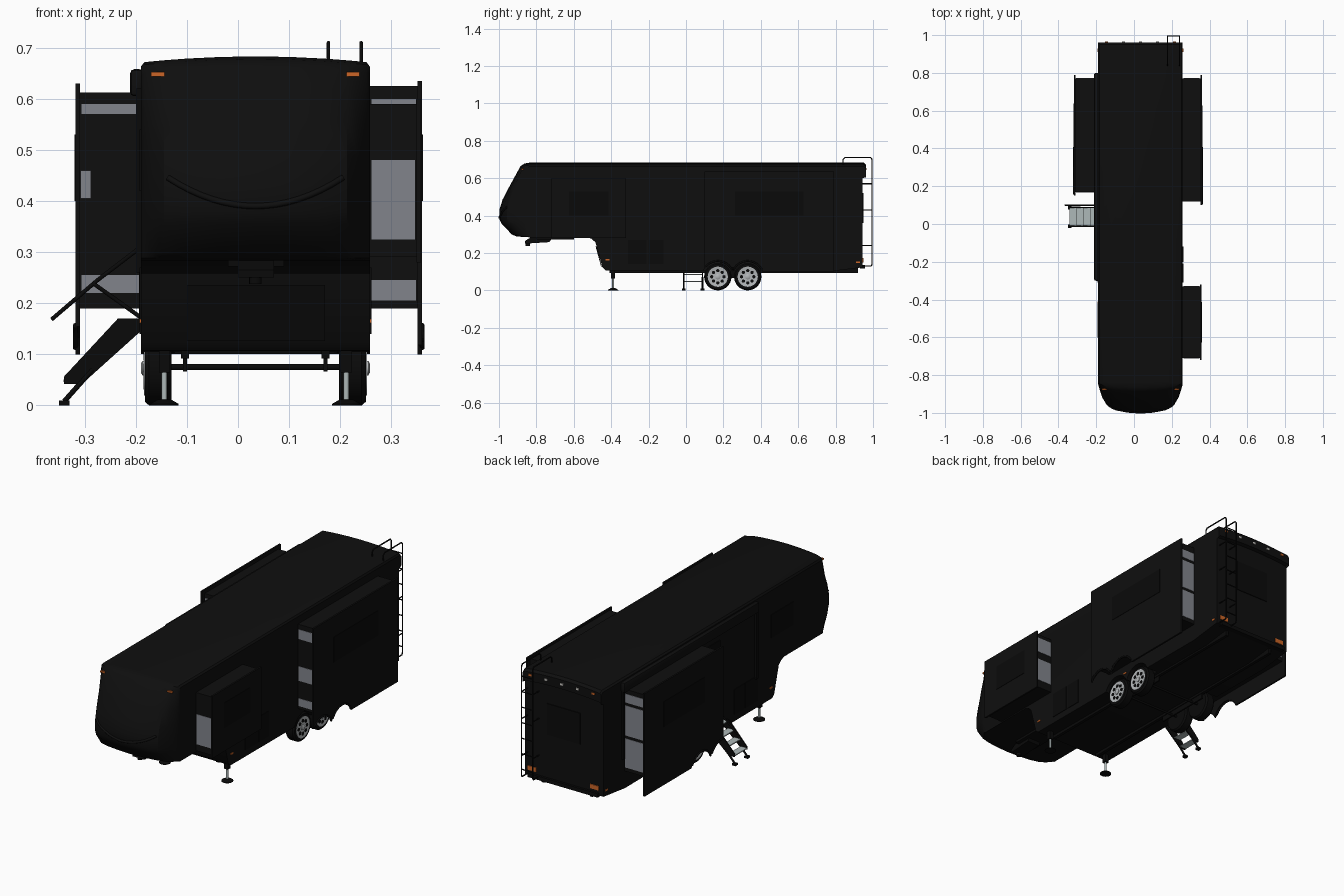
import bpy, bmesh, math
from mathutils import Vector

if "Cube" in bpy.data.objects:
    bpy.data.objects.remove(bpy.data.objects["Cube"])

CX, HW = 0.034, 0.224          # body centre and half width


def mat(name, r, g, b):
    m = bpy.data.materials.new(name)
    m.diffuse_color = (r, g, b, 1)
    m.use_nodes = True
    m.node_tree.nodes["Principled BSDF"].inputs["Base Color"].default_value = m.diffuse_color
    return m


BLACK = mat("body_black", 0.0045, 0.0045, 0.0045)
TRIM = mat("trim_black", 0.003, 0.003, 0.003)
PANEL = mat("panel_grey", 0.22, 0.23, 0.26)
TREAD = mat("tread_grey", 0.42, 0.48, 0.48)
SILVER = mat("rim_silver", 0.45, 0.47, 0.48)
ORANGE = mat("marker_orange", 0.6, 0.13, 0.02)
WHITE = mat("lamp_white", 0.6, 0.58, 0.55)


def finish(name, bm, m, smooth=None):
    bmesh.ops.recalc_face_normals(bm, faces=bm.faces)
    me = bpy.data.meshes.new(name)
    bm.to_mesh(me)
    bm.free()
    ob = bpy.data.objects.new(name, me)
    bpy.context.collection.objects.link(ob)
    me.materials.append(m)
    if smooth:
        activate(ob)
        bpy.ops.object.shade_smooth_by_angle(angle=math.radians(smooth))
    return ob


def activate(ob):
    bpy.ops.object.select_all(action='DESELECT')
    ob.select_set(True)
    bpy.context.view_layer.objects.active = ob


def box(name, x0, x1, y0, y1, z0, z1, m, bevel=0):
    bm = bmesh.new()
    bmesh.ops.create_cube(bm, size=1)
    for v in bm.verts:
        v.co = ((x0 + x1) / 2 + v.co.x * (x1 - x0), (y0 + y1) / 2 + v.co.y * (y1 - y0),
                (z0 + z1) / 2 + v.co.z * (z1 - z0))
    if bevel:
        bmesh.ops.bevel(bm, geom=bm.edges[:], offset=bevel, segments=2, affect='EDGES', profile=0.5)
    return finish(name, bm, m, 35 if bevel else None)


def prism(name, pts, a, b, m, axis='x'):
    """Extrude a (y,z) outline along x, or an (x,z) outline along y."""
    bm = bmesh.new()
    put = (lambda p, t: (t, p[0], p[1])) if axis == 'x' else (lambda p, t: (p[0], t, p[1]))
    f = bm.faces.new([bm.verts.new(put(p, a)) for p in pts])
    g = bmesh.ops.extrude_face_region(bm, geom=[f])['geom']
    d = Vector((b - a, 0, 0)) if axis == 'x' else Vector((0, b - a, 0))
    bmesh.ops.translate(bm, verts=[v for v in g if isinstance(v, bmesh.types.BMVert)], vec=d)
    return finish(name, bm, m)


def tube(name, pts, r, m):
    cu = bpy.data.curves.new(name, 'CURVE')
    cu.dimensions, cu.bevel_depth, cu.bevel_resolution, cu.use_fill_caps = '3D', r, 2, True
    s = cu.splines.new('POLY')
    s.points.add(len(pts) - 1)
    for p, q in zip(s.points, pts):
        p.co = (*q, 1)
    ob = bpy.data.objects.new(name, cu)
    bpy.context.collection.objects.link(ob)
    cu.materials.append(m)
    activate(ob)
    bpy.ops.object.convert(target='MESH')


def lathe(name, prof, c, axis, m, n=32):
    """Spin (radius, offset) points about x or z through c."""
    bm = bmesh.new()
    rings = []
    for r, t in prof:
        ring = []
        for i in range(n):
            a = 2 * math.pi * i / n
            u, w = r * math.cos(a), r * math.sin(a)
            ring.append(bm.verts.new((c[0] + t, c[1] + u, c[2] + w) if axis == 'x'
                                     else (c[0] + u, c[1] + w, c[2] + t)))
        rings.append(ring)
    for p, q in zip(rings, rings[1:]):
        for i in range(n):
            bm.faces.new((p[i], p[(i + 1) % n], q[(i + 1) % n], q[i]))
    bm.faces.new(rings[0])
    bm.faces.new(rings[-1])
    return finish(name, bm, m, 40)


def cut(ob, cutter):
    md = ob.modifiers.new("wheel_cut", 'BOOLEAN')
    md.operation, md.object, md.solver = 'DIFFERENCE', cutter, 'EXACT'
    activate(ob)
    bpy.ops.object.modifier_apply(modifier=md.name)


# Main body: side profile lofted across the width, nose rounded in plan, roof crowned
NOSE = [(-0.837, .683), (-0.865, .678), (-0.885, .664), (-0.944, .556), (-0.98, .487), (-0.998, .43),
        (-0.997, .38), (-0.985, .355), (-0.93, .298), (-0.905, .288)]
REST = [(-0.84, .284), (-0.53, .284), (-0.505, .276), (-0.484, .257), (-0.447, .123), (-0.43, .107),
        (0.767, .101), (0.944, .123), (0.944, .62), (0.962, .625), (0.962, .672), (0.95, .683)]
PLAN = [(0, 1), (.3, .965), (.6, .88), (.8, .74), (.9, .5), (.97, .2), (1, .05)]


def shape(y, z, u, f):
    if y < -0.84:
        y = -0.84 + (y + 0.84) * f
    if z > 0.6:
        z -= 0.012 * u * u + (0.008 if abs(u) > 0.99 else 0)
    return (CX + u * HW, y, z)


def nose_y(x, z):
    u = abs(x - CX) / HW
    f = next(f0 + (f1 - f0) * (u - a) / (b - a)
             for (a, f0), (b, f1) in zip(PLAN, PLAN[1:]) if a <= u <= b)
    y = next(y0 + (y1 - y0) * (z - z0) / (z1 - z0)
             for (y0, z0), (y1, z1) in zip(NOSE, NOSE[1:]) if z1 <= z <= z0)
    return -0.84 + (y + 0.84) * f


bm = bmesh.new()
stations = [(-u, f) for u, f in PLAN[:0:-1]] + PLAN
rows = [[bm.verts.new(shape(y, z, u, f)) for y, z in NOSE + REST] for u, f in stations]
for p, q in zip(rows, rows[1:]):
    for i in range(len(p)):
        j = (i + 1) % len(p)
        bm.faces.new((p[i], p[j], q[j], q[i]))
bm.faces.new(rows[0])
bm.faces.new(rows[-1])
body = finish("body_shell", bm, BLACK)

# Wheel arch cutters: outline of two overlapping wheel circles
WY, WR, AR = (0.17, 0.33), 0.073, 0.084
edge = math.acos(0.08 / AR)
arch = []
for c, a0, a1 in ((WY[0], math.pi, edge), (WY[1], math.pi - edge, 0)):
    for i in range(13):
        a = a0 + (a1 - a0) * i / 12
        arch.append((c + AR * math.cos(a), WR + AR * math.sin(a)))
outline = [(WY[0] - AR, -0.02)] + arch + [(WY[1] + AR, -0.02)]
cutters = {-1: prism("left_arch_cutter", outline, -0.5, -0.125, TRIM),
           1: prism("right_arch_cutter", outline, 0.195, 0.5, TRIM)}
for c in cutters.values():
    c.hide_render = True
    cut(body, c)
activate(body)
bpy.ops.object.shade_smooth_by_angle(angle=math.radians(32))

# Slide-out rooms: box, outer flange and grey end panels
SLIDES = [("right_rear", 1, 0.12, 0.77, .19, .625, 0.10, 0.79, .10, .635, 0.36, [(.205, .245), (.335, .41), (.55, .6)]),
          ("left_rear", -1, 0.17, 0.77, .19, .612, 0.15, 0.79, .10, .63, -0.318, [(.22, .255), (.57, .59)]),
          ("right_front", 1, -0.71, -0.33, .29, .59, -0.72, -0.32, .28, .60, 0.358, [(.325, .48)])]
for n, s, y0, y1, z0, z1, fy0, fy1, fz0, fz1, xo, bands in SLIDES:
    wall = CX + s * (HW - 0.02)
    lo, hi = sorted((wall, xo - s * 0.004))
    box(n + "_slide_box", lo, hi, y0, y1, z0, z1, BLACK)
    lo, hi = sorted((xo - s * 0.009, xo))
    flange = box(n + "_slide_flange", lo, hi, fy0, fy1, fz0, fz1, BLACK)
    if fz0 < 0.2:
        cut(flange, cutters[s])
        tube(n + "_arch_trim", [(xo, y, z) for y, z in arch if y > fy0 and z > 0.1], 0.005, TRIM)
    lo, hi = sorted((CX + s * (HW + 0.003), xo - s * 0.012))
    for a, b in bands:
        box(n + "_front_panel", lo, hi, y0 - 0.002, y0 + 0.002, a, b, PANEL)
    rear = [(.33, .45), (.49, .57)] if n == "right_front" else [(.21, .36), (.375, .53), (.545, .59)]
    for a, b in rear:
        box(n + "_rear_panel", lo, hi, y1 - 0.002, y1 + 0.002, a, b, PANEL)
    lo, hi = sorted((xo - s * 0.001, xo + s * 0.002))
    m, w = (y0 + y1) / 2, (y1 - y0) * 0.28
    box(n + "_slide_window", lo, hi, m - w, m + w, .40, .53, TRIM)
box("left_rear_small_panel", -0.308, -0.288, 0.167, 0.172, .405, .46, PANEL)

# Wheels with rims, spoke holes and hubs
for s in (-1, 1):
    x = CX + s * 0.19
    for c in WY:
        at = (x, c, WR)
        lathe("tyre", [(.05, -.026), (.066, -.026), (.073, -.018), (.073, .018), (.066, .026), (.05, .026)],
              at, 'x', TRIM)
        lathe("rim", [(.053, s * .02), (.054, s * .028), (.049, s * .028), (.044, s * .026), (.02, s * .027)],
              at, 'x', SILVER)
        lathe("hub", [(.014, s * .02), (.014, s * .031), (.009, s * .034)], at, 'x', SILVER, 16)
        for i in range(8):
            a = math.pi * i / 4
            lathe("rim_hole", [(.009, s * .022), (.009, s * .0285)],
                  (x, c + .033 * math.cos(a), WR + .033 * math.sin(a)), 'x', TRIM, 10)

# Axles, hangers and chassis rails
for y in WY:
    tube("axle", [(CX - 0.17, y, .075), (CX + 0.17, y, .075)], 0.006, TRIM)
for x in (-0.104, 0.171):
    box("chassis_rail", x - .008, x + .008, -0.41, 0.92, .092, .125, TRIM)
    box("spring_hanger", x - .004, x + .004, 0.1, 0.4, .066, .1, TRIM)

# Landing legs
for x in (-0.144, 0.212):
    lathe("leg_foot", [(.028, 0), (.028, .003), (.012, .012)], (x, -0.39, 0), 'z', TRIM, 20)
    lathe("leg_piston", [(.0055, .008), (.0055, .07)], (x, -0.39, 0), 'z', TREAD, 12)
    box("leg_sleeve", x - .011, x + .011, -0.401, -0.379, .064, .125, TRIM)

# Hitch pin under the nose
box("hitch_plate", -0.02, 0.09, -0.80, -0.6, .272, .287, TRIM)
prism("hitch_arm", [(-0.86, .25), (-0.73, .258), (-0.71, .29), (-0.82, .29), (-0.86, .265)], 0.0, 0.07, TRIM)
lathe("hitch_pin", [(.012, 0), (.012, .02)], (CX, -0.845, .238), 'z', TRIM, 16)

# Nose ridge and front storage door
tube("nose_ridge", [(CX + x, nose_y(CX + x, .39 + 1.9 * x * x) - .001, .39 + 1.9 * x * x)
                    for x in [i * 0.0213 for i in range(-8, 9)]], 0.006, BLACK)
prism("front_storage_door", [(-0.4505, .127), (-0.4535, .126), (-0.4835, .236), (-0.4765, .236)], -0.1, 0.17, TRIM)

# Entry door, side hatches and windows as thin plates
xl, xr = CX - HW, CX + HW
box("entry_door", xl - .004, xl + .002, -0.005, 0.1, .17, .57, TRIM)
box("entry_handle", xl - .01, xl, 0.085, 0.09, .33, .38, TRIM, .002)
box("left_bedroom_window", xl - .003, xl + .002, -0.6, -0.42, .42, .54, TRIM)
for n, a, b, c, d in (("front_hatch", -.31, -.21, .14, .27), ("storage_hatch", -.2, -.12, .14, .27)):
    box("right_" + n, xr - .002, xr + .003, a, b, c, d, TRIM)
    box("left_" + n, xl - .003, xl + .002, a, b, c, d, TRIM)
box("rear_window", -0.06, 0.13, 0.942, 0.948, .36, .52, TRIM)
box("rear_bumper", CX - .2, CX + .2, 0.93, 0.956, .117, .137, TRIM)

# Awning on the door side
box("awning_roll", -0.211, -0.185, -0.3, 0.8, .605, .658, BLACK, .008)
for y in (-0.295, 0.79):
    box("awning_arm", -0.2, -0.185, y - .008, y + .008, .26, .62, TRIM)

# Entry steps with handrail
for y in (-0.012, 0.088):
    prism("step_stringer", [(-.185, .17), (-.235, .17), (-.34, .057), (-.34, .042), (-.305, .042), (-.185, .15)],
          y - .003, y + .003, TRIM, 'y')
    tube("step_leg", [(-.285, y, .07), (-.34, y, .008)], .005, TRIM)
    box("step_foot", -.35, -.33, y - .01, y + .01, 0, .01, TRIM)
for i in range(4):
    x, z = -.215 - i * .036, .162 - i * .037
    box("step_tread", x - .018, x + .018, -.009, .085, z - .005, z, TREAD)
tube("step_handrail", [(-.365, .1, .168), (-.275, .1, .245), (-.19, .1, .31)], .004, TRIM)
tube("handrail_brace", [(-.285, .1, .24), (-.19, .1, .172)], .004, TRIM)

# Rear ladder
for x in (0.177, 0.241):
    tube("ladder_rail", [(x, .944, .13), (x, .99, .13), (x, .995, .14), (x, .995, .70), (x, .987, .71),
                         (x, .85, .71), (x, .84, .70), (x, .84, .67)], .0035, TRIM)
    for z in (.24, .43, .57):
        tube("ladder_standoff", [(x, .94, z), (x, .995, z)], .003, TRIM)
for i in range(7):
    z = .17 + i * .08
    tube("ladder_rung", [(.177, .995, z), (.241, .995, z)], .003, TRIM)

# Marker and tail lamps
for x in (-0.157, 0.225):
    y = nose_y(x, .648)
    box("front_marker", x - .013, x + .013, y - .006, y + .003, .644, .652, ORANGE)
for i in range(5):
    x = CX + (i - 2) * .09
    box("rear_marker", x - .008, x + .008, .960, .965, .645, .655, ORANGE if i in (0, 4) else WHITE)
for x in (-0.14, 0.215):
    box("tail_lamp", x - .024, x + .024, .941, .948, .15, .172, ORANGE)
for y, z in ((-.42, .165), (.24, .145), (.92, .15)):
    for x in (xl, xr):
        box("side_marker", x - .003, x + .003, y - .01, y + .01, z - .004, z + .004, ORANGE)

for c in cutters.values():
    bpy.data.objects.remove(c)
